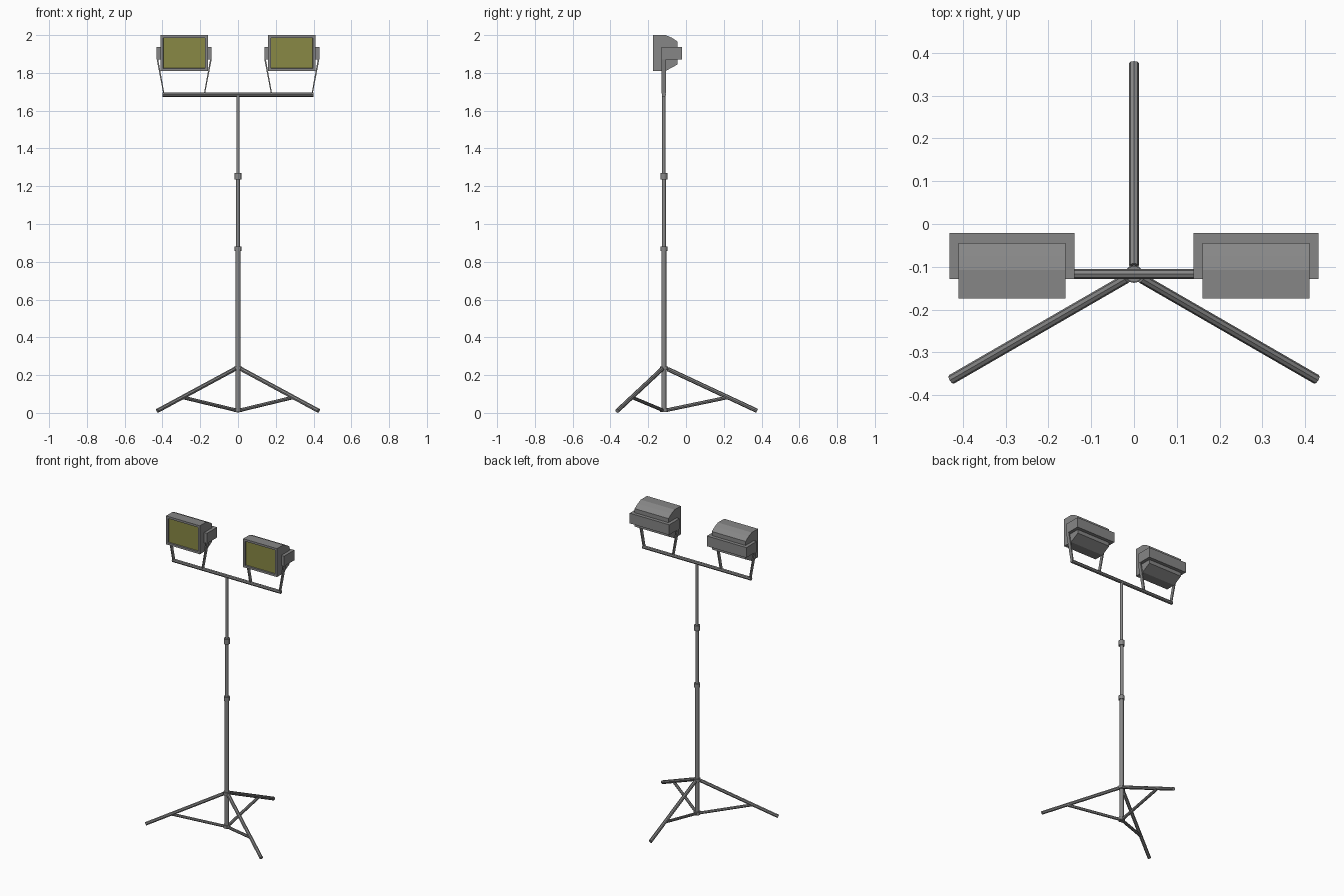
import bpy, bmesh, math
from mathutils import Vector

if "Cube" in bpy.data.objects:
    bpy.data.objects.remove(bpy.data.objects["Cube"])

MY = -0.117  # y of the mast axis

grey_mat = bpy.data.materials.new("dark_grey")
grey_mat.diffuse_color = (0.24, 0.24, 0.24, 1)
grey_mat.use_nodes = True
grey_mat.node_tree.nodes["Principled BSDF"].inputs["Base Color"].default_value = grey_mat.diffuse_color
lens_mat = bpy.data.materials.new("lens_olive")
lens_mat.diffuse_color = (0.25, 0.25, 0.06, 1)
lens_mat.use_nodes = True
lens_mat.node_tree.nodes["Principled BSDF"].inputs["Base Color"].default_value = lens_mat.diffuse_color


def finish(name, bm):
    bmesh.ops.recalc_face_normals(bm, faces=bm.faces[:])
    me = bpy.data.meshes.new(name)
    bm.to_mesh(me)
    bm.free()
    me.materials.append(grey_mat)
    ob = bpy.data.objects.new(name, me)
    bpy.context.collection.objects.link(ob)
    return ob


def tube(name, a, b, r, sides=8):
    a, b = Vector(a), Vector(b)
    bm = bmesh.new()
    bmesh.ops.create_cone(bm, cap_ends=True, segments=sides, radius1=r, radius2=r,
                          depth=(b - a).length)
    ob = finish(name, bm)
    ob.rotation_mode = 'QUATERNION'
    ob.rotation_quaternion = (b - a).to_track_quat('Z', 'Y')
    ob.location = (a + b) / 2
    return ob


def prism(name, pts, axis, lo, hi):
    """Extrude a profile along axis 'x' (points y,z) or 'y' (points x,z)."""
    bm = bmesh.new()
    put = (lambda p, t: (t, p[0], p[1])) if axis == 'x' else (lambda p, t: (p[0], t, p[1]))
    f = bm.faces.new([bm.verts.new(put(p, lo)) for p in pts])
    ext = bmesh.ops.extrude_face_region(bm, geom=[f])
    d = Vector((hi - lo, 0, 0)) if axis == 'x' else Vector((0, hi - lo, 0))
    bmesh.ops.translate(bm, vec=d, verts=[v for v in ext['geom']
                                          if isinstance(v, bmesh.types.BMVert)])
    return finish(name, bm)


# Telescopic mast and collars
for name, z0, z1, r in [("mast_lower", 0.004, 0.865, 0.0135),
                        ("mast_middle", 0.86, 1.25, 0.0105),
                        ("mast_upper", 1.24, 1.685, 0.009),
                        ("lower_clamp", 0.856, 0.882, 0.019),
                        ("upper_clamp", 1.236, 1.270, 0.019),
                        ("leg_hub", 0.226, 0.246, 0.021),
                        ("brace_hub", 0.006, 0.026, 0.021)]:
    tube(name, (0, MY, z0), (0, MY, z1), r, 12)

# Tripod legs and braces
for i in range(3):
    ang = math.radians(90 + 120 * i)

    def at(r, z):
        return (r * math.cos(ang), MY + r * math.sin(ang), z)
    tube(f"leg_{i + 1}", at(0.020, 0.232), at(0.493, 0.011), 0.0115)
    tube(f"leg_brace_{i + 1}", at(0.012, 0.014), at(0.342, 0.083), 0.0095)

# Crossbar
tube("crossbar", (-0.40, MY, 1.685), (0.40, MY, 1.685), 0.0115)

for side, cx in (("left", -0.285), ("right", 0.285)):
    # Lamp housing with rounded back and recessed lens
    body = prism(f"{side}_lamp_housing",
                 [(-0.174, 1.81), (-0.174, 2.0), (-0.108, 2.0), (-0.075, 1.986),
                  (-0.044, 1.965), (-0.044, 1.845), (-0.108, 1.81)],
                 'x', cx - 0.125, cx + 0.125)
    bm = bmesh.new()
    bm.from_mesh(body.data)
    bm.normal_update()
    front = next(f for f in bm.faces if f.normal.y < -0.9)
    bmesh.ops.inset_region(bm, faces=[front], thickness=0.020)
    bmesh.ops.inset_region(bm, faces=[front], thickness=0.002, depth=-0.008)
    front.material_index = 1
    bm.to_mesh(body.data)
    bm.free()
    body.data.materials.append(lens_mat)

    # Yoke band around the back of the housing
    prism(f"{side}_yoke_band", [(-0.129, 1.87), (-0.129, 1.938),
                                (-0.021, 1.938), (-0.021, 1.87)],
          'x', cx - 0.146, cx + 0.146)

    # Slanted yoke arms down to the crossbar
    for s, arm in ((-1, "left"), (1, "right")):
        pts = [(0.146, 1.875), (0.111, 1.692), (0.105, 1.692), (0.138, 1.875)]
        prism(f"{side}_yoke_{arm}_arm", [(cx + s * x, z) for x, z in pts],
              'y', -0.129, -0.107)
